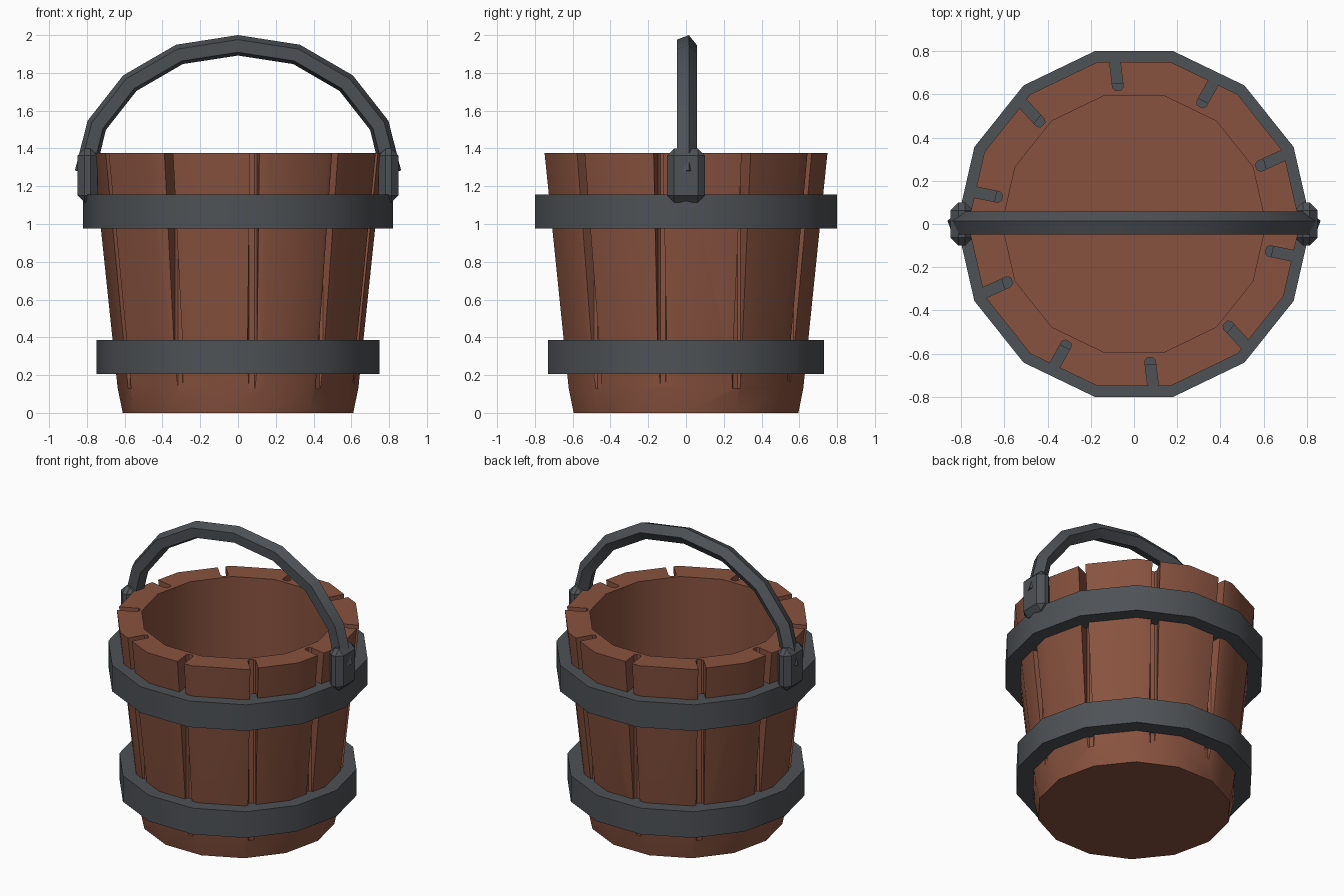
import bpy, bmesh, math
from mathutils import Vector

if "Cube" in bpy.data.objects:
    bpy.data.objects.remove(bpy.data.objects["Cube"])

SIDES = 14


def material(name, rgb):
    m = bpy.data.materials.new(name)
    m.diffuse_color = (*rgb, 1)
    m.use_nodes = True
    m.node_tree.nodes["Principled BSDF"].inputs["Base Color"].default_value = m.diffuse_color
    return m


wood = material("brown wood", (0.25, 0.086, 0.050))
iron = material("dark iron", (0.076, 0.084, 0.093))


def finish(name, bm, mat):
    bmesh.ops.recalc_face_normals(bm, faces=bm.faces)
    me = bpy.data.meshes.new(name)
    bm.to_mesh(me)
    bm.free()
    me.materials.append(mat)
    ob = bpy.data.objects.new(name, me)
    bpy.context.collection.objects.link(ob)
    return ob


def activate(ob):
    bpy.ops.object.select_all(action='DESELECT')
    ob.select_set(True)
    bpy.context.view_layer.objects.active = ob


def smooth(ob):
    activate(ob)
    bpy.ops.object.shade_smooth_by_angle(angle=math.radians(32))


def skin(bm, rings, closed):
    """Join rings of points with quads; cap both ends when not closed."""
    vs = [[bm.verts.new(p) for p in ring] for ring in rings]
    pairs = list(zip(vs, vs[1:])) + ([(vs[-1], vs[0])] if closed else [])
    for a, b in pairs:
        for i in range(len(a)):
            j = (i + 1) % len(a)
            bm.faces.new((a[i], a[j], b[j], b[i]))
    if not closed:
        bm.faces.new(vs[0])
        bm.faces.new(vs[-1])


def lathe(name, profile, mat, closed):
    bm = bmesh.new()
    step = 2 * math.pi / SIDES
    skin(bm, [[(r * math.cos(i * step), r * math.sin(i * step), z) for i in range(SIDES)]
              for r, z in profile], closed)
    return finish(name, bm, mat)


# Tapered wooden body with a straight hollow
body = lathe("bucket_body", [(0.61, 0), (0.637, 0.13), (0.768, 1.375),
                             (0.61, 1.375), (0.61, 0.12)], wood, False)

# Ten upright slots between the staves, vanishing near the base
bm = bmesh.new()
outline = [(0.9, -0.025), (0.9, 0.025), (0.638, 0.025), (0.623, 0.014),
           (0.623, -0.014), (0.638, -0.025)]
for k in range(10):
    a = math.radians(24.7 + 36 * k)
    c, s = math.cos(a), math.sin(a)
    skin(bm, [[(x * c - y * s, x * s + y * c, z) for x, y in outline]
              for z in (0.13, 1.5)], False)
cutter = finish("slot_cutter", bm, wood)
cutter.hide_render = True
activate(body)
mod = body.modifiers.new("slots", 'BOOLEAN')
mod.operation, mod.solver, mod.object = 'DIFFERENCE', 'EXACT', cutter
bpy.ops.object.modifier_apply(modifier=mod.name)
bpy.data.objects.remove(cutter)
smooth(body)

# Iron hoops
for name, r_in, r_out, z0, z1 in (("lower_hoop", 0.613, 0.75, 0.205, 0.385),
                                  ("upper_hoop", 0.668, 0.82, 0.975, 1.155)):
    smooth(lathe(name, [(r_in, z0), (r_out, z0), (r_out, z1), (r_in, z1)], iron, True))

# Chamfered ears holding the handle
for name, side in (("left_ear", -1), ("right_ear", 1)):
    bm = bmesh.new()
    bmesh.ops.create_cube(bm, size=1)
    for v in bm.verts:
        v.co = (v.co.x * 0.105 + side * 0.797, v.co.y * 0.2, v.co.z * 0.285 + 1.257)
    bmesh.ops.bevel(bm, geom=bm.edges[:], offset=0.037, segments=1, affect='EDGES')
    finish(name, bm, iron)

# Arched handle: pentagonal bar swept along a faceted arc
half = [(0.81, 1.27), (0.747, 1.522), (0.572, 1.745), (0.31, 1.897)]
path = [Vector(p) for p in half + [(0, 1.945)] + [(-x, z) for x, z in reversed(half)]]
rings = []
for i, p in enumerate(path):
    t = (path[min(i + 1, len(path) - 1)] - path[max(i - 1, 0)]).normalized()
    n = Vector((t.y, -t.x))  # outward direction in the arc plane
    ring = []
    for k in range(5):
        a = math.radians(75 + 72 * k)
        q = p + n * 0.057 * math.sin(a)
        ring.append((q.x, 0.057 * math.cos(a), q.y))
    rings.append(ring)
bm = bmesh.new()
skin(bm, rings, False)
smooth(finish("handle", bm, iron))
